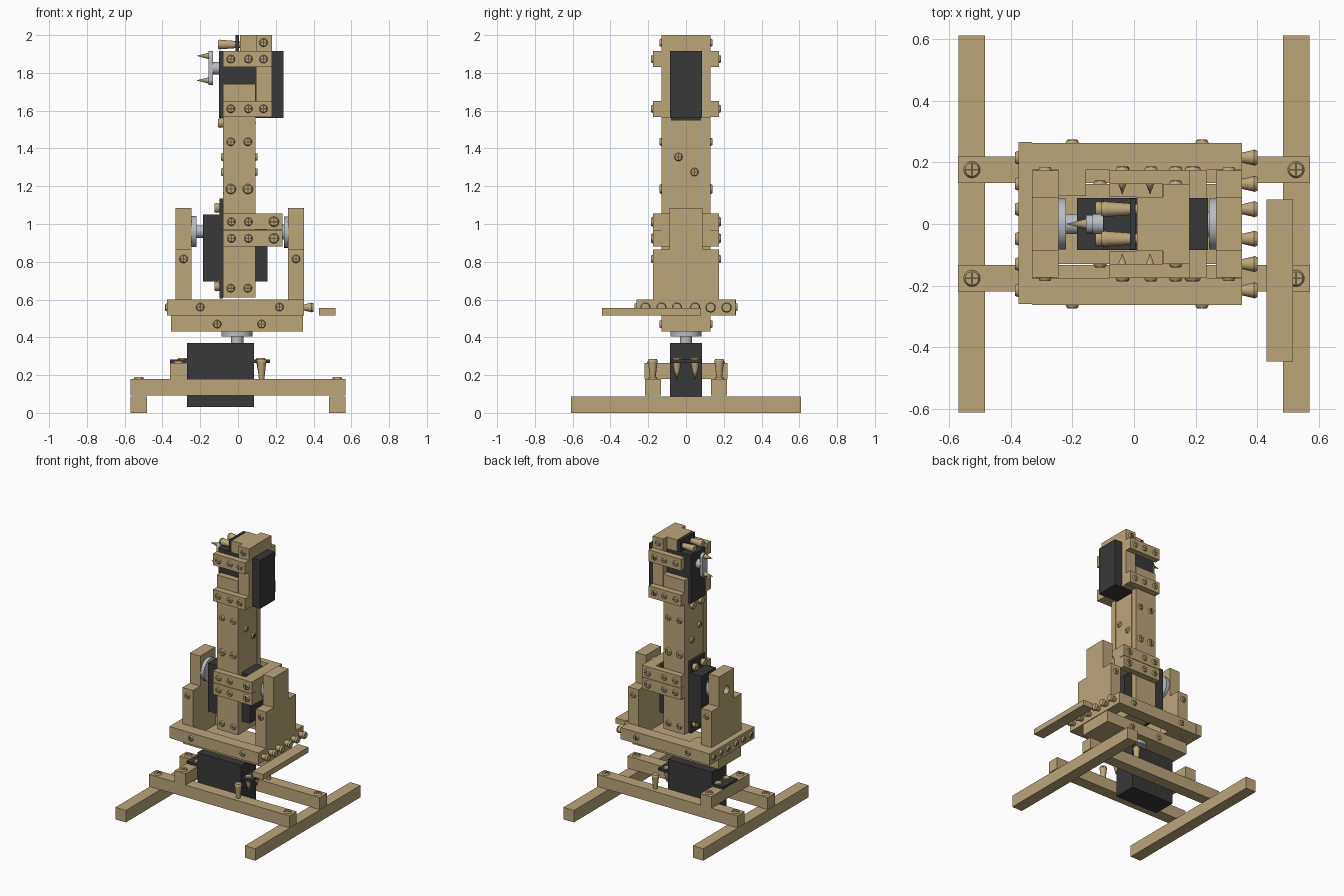
import bpy, math
from mathutils import Vector, Matrix

if "Cube" in bpy.data.objects:
    bpy.data.objects.remove(bpy.data.objects["Cube"])

def mat(name, c):
    m = bpy.data.materials.new(name)
    m.diffuse_color = (*c, 1)
    m.use_nodes = True
    m.node_tree.nodes["Principled BSDF"].inputs["Base Color"].default_value = m.diffuse_color
    return m

WOOD = mat("pale wood", (0.50, 0.385, 0.19))
DARK = mat("servo black", (0.04, 0.04, 0.04))
GREY = mat("horn grey", (0.48, 0.51, 0.54))
SLOT = mat("screw slot", (0.13, 0.10, 0.05))
I = Matrix.Identity(4)

def finish(name, m, M):
    o = bpy.context.object
    o.name = name
    o.data.materials.append(m)
    o.matrix_world = M @ o.matrix_basis
    return o

def box(name, x, y, z, m=WOOD, M=I):
    """Box from (min, max) pairs."""
    bpy.ops.mesh.primitive_cube_add(size=1)
    o = bpy.context.object
    o.data.transform(Matrix.Diagonal((x[1]-x[0], y[1]-y[0], z[1]-z[0], 1)))
    o.location = ((x[0]+x[1])/2, (y[0]+y[1])/2, (z[0]+z[1])/2)
    return finish(name, m, M)

def rod(name, a, b, r0, r1, m=WOOD, M=I, n=20):
    """Cylinder or cone from a to b."""
    a, b = Vector(a), Vector(b)
    d = b - a
    bpy.ops.mesh.primitive_cone_add(vertices=n, radius1=r0, radius2=r1, depth=d.length)
    bpy.ops.object.shade_smooth_by_angle(angle=math.radians(35))
    o = bpy.context.object
    o.matrix_basis = Matrix.Translation((a+b)/2) @ d.to_track_quat('Z', 'Y').to_matrix().to_4x4()
    return finish(name, m, M)

def head(pos, nrm, r=0.022):
    """Low screw head with a cross slot, seated on a surface."""
    p, n = Vector(pos), Vector(nrm)
    rod("screw_head", p, p + n*0.01, r, r*0.8)
    F = Matrix.Translation(p + n*0.01) @ n.to_track_quat('Z', 'Y').to_matrix().to_4x4()
    w, t = r*0.72, 0.003
    box("screw_slot", (-w, w), (-t, t), (-0.001, 0.001), SLOT, F)
    box("screw_slot", (-t, t), (-w, w), (-0.001, 0.001), SLOT, F)

def loose_screw(top, axis, length, M=I, tip=False):
    """Partly driven screw: axis points from head to shank."""
    p, d = Vector(top), Vector(axis)
    rod("screw_head", p, p + d*0.012, 0.022, 0.027, M=M)
    e = p + d*length
    rod("screw_shank", p + d*0.012, e, 0.025, 0.014, M=M)
    if tip:
        rod("screw_tip", e, e + d*0.05, 0.014, 0, M=M)

def servo(name, M, gap, bar=False):
    """Servo with its axis along local z and body top at z = 0."""
    box(name + "_body", (-0.265, 0.09), (-0.085, 0.085), (-0.34, 0), DARK, M)
    box(name + "_flange", (-0.355, 0.175), (-0.083, 0.083), (-0.105, -0.087), DARK, M)
    rod(name + "_shaft", (0, 0, 0), (0, 0, 0.037), 0.033, 0.033, GREY, M)
    if bar:
        box(name + "_horn", (-0.06, 0.06), (-0.03, 0.03), (0.033, 0.055), GREY, M)
        for s in (-1, 1):
            rod(name + "_horn_end", (s*0.06, 0, 0.033), (s*0.06, 0, 0.055), 0.03, 0.03, GREY, M)
            rod("horn_spike", (s*0.065, 0, 0.05), (s*0.065, 0, 0.12), 0.018, 0, WOOD, M)
    else:
        rod(name + "_horn", (0, 0, 0.035), (0, 0, 0.06), 0.083, 0.083, GREY, M, 32)
    for x in (0.125, -0.29):
        for y in (-0.048, 0.048):
            loose_screw((x, y, gap), (0, 0, -1), gap + 0.15, M, True)

# --- base: feet, cross beams, servo mount
for s in (-1, 1):
    x = sorted((s*0.568, s*0.483))
    box("foot", x, (-0.61, 0.61), (0, 0.088))
    y = sorted((s*0.133, s*0.218))
    box("cross_beam", (-0.57, 0.57), y, (0.092, 0.18))
    for t in (-1, 1):
        head((s*0.525, t*0.176, 0.18), (0, 0, 1), 0.027)
    head((-0.315, s*0.18, 0.265), (0, 0, 1), 0.027)
    loose_screw((0.125, s*0.176, 0.285), (0, 0, -1), 0.11)
box("servo_mount", (-0.36, -0.272), (-0.22, 0.22), (0.18, 0.265))
servo("base_servo", Matrix.Translation((-0.005, 0, 0.37)), -0.08)

# --- turntable slab and frame
box("turntable", (-0.355, 0.345), (-0.13, 0.13), (0.43, 0.515))
box("frame_end", (-0.375, -0.33), (-0.26, 0.265), (0.515, 0.6))
box("loose_frame_end", (0.43, 0.515), (-0.445, 0.08), (0.516, 0.556))
for s in (-1, 1):
    box("frame_side", (-0.33, 0.35), sorted((s*0.175, s*0.262)), (0.515, 0.6))
    for x in (-0.2, 0.22):
        head((x, s*0.262, 0.56), (0, s, 0))
    for x in (-0.11, 0.125):
        head((x, s*0.13, 0.47), (0, s, 0))
    for y in (0.048, 0.13, 0.215):
        head((-0.375, s*y, 0.558), (-1, 0, 0))
        loose_screw((0.4, s*y, 0.558), (-1, 0, 0), 0.06)
box("frame_filler", (-0.245, -0.155), (0.09, 0.175), (0.515, 0.6))

# --- uprights, each a tall centre flanked by short boards
for x0, nm in ((-0.33, "left"), (0.265, "right")):
    x = (x0, x0 + 0.085)
    centre = box(nm + "_upright", x, (-0.087, 0.087), (0.515, 1.085))
    for s in (-1, 1):
        box(nm + "_upright_side", x, sorted((s*0.087, s*0.174)), (0.515, 0.865))
        head((x0 + 0.042, s*0.174, 0.815), (0, s, 0))
    if nm == "left":
        # pivot access hole
        cut = rod("hole_cutter", (-0.4, 0, 0.957), (-0.2, 0, 0.957), 0.03, 0.03)
        cut.hide_render = True
        cut.hide_viewport = False
        b = centre.modifiers.new("hole", 'BOOLEAN')
        b.object = cut
        bpy.context.view_layer.objects.active = centre
        bpy.ops.object.modifier_apply(modifier="hole")
        bpy.data.objects.remove(cut)

# --- arm servos, axis along -x
TURN = Matrix(((0, 0, -1, 0), (0, 1, 0, 0), (1, 0, 0, 0), (0, 0, 0, 1)))
servo("shoulder_servo", Matrix.Translation((-0.185, 0, 0.96)) @ TURN, -0.06)
servo("head_servo", Matrix.Translation((-0.1, 0, 1.825)) @ TURN, 0.005, True)
rod("pivot_disc", (0.243, 0, 0.957), (0.266, 0, 0.957), 0.083, 0.083, GREY, n=32)
rod("pivot_shaft", (0.232, 0, 0.957), (0.245, 0, 0.957), 0.04, 0.04, GREY)

# --- arm core
box("arm_core", (-0.08, 0.092), (-0.083, 0.083), (1.055, 1.55))
box("arm_core_foot", (-0.08, 0.092), (-0.083, 0.083), (0.61, 0.695))
box("pivot_block", (0.152, 0.235), (-0.13, 0.13), (0.88, 1.055))
for y, z in ((-0.04, 1.355), (0.045, 1.275)):
    head((0.092, y, z), (1, 0, 0))
    head((-0.08, y, z), (-1, 0, 0))

# --- arm side boards, clamps and head boards on both faces
for s in (-1, 1):
    n = (0, s, 0)
    inner = sorted((s*0.087, s*0.13))
    outer = sorted((s*0.13, s*0.175))
    box("arm_side", (-0.08, 0.092), inner, (0.61, 1.742))
    box("head_post", (0.094, 0.18), inner, (1.565, 2.0))
    for z in (0.882, 0.97):
        box("shoulder_clamp", (-0.08, 0.235), outer, (z, z + 0.085))
        head((0.19, s*0.175, z + 0.042), n, 0.027)
        for x in (-0.035, 0.055):
            head((x, s*0.175, z + 0.042), n)
    for z in (1.567, 1.83):
        box("head_clamp", (-0.08, 0.18), outer, (z, z + 0.085))
        for x in (-0.038, 0.055, 0.135):
            head((x, s*0.175, z + 0.043), n)
    for x in (-0.038, 0.052):
        rod("screw_tip", (x, s*0.132, 1.872), (x, s*0.095, 1.872), 0.014, 0)
        for z, r in ((0.66, 0.022), (1.185, 0.027), (1.435, 0.022)):
            head((x, s*0.13, z), n, r)
    head((0.135, s*0.13, 1.96), n)

# --- top cap
box("head_cap", (0.01, 0.094), (-0.088, 0.088), (1.917, 2.0))
box("head_cap_rear", (0.094, 0.18), (-0.087, 0.087), (1.917, 2.0))
